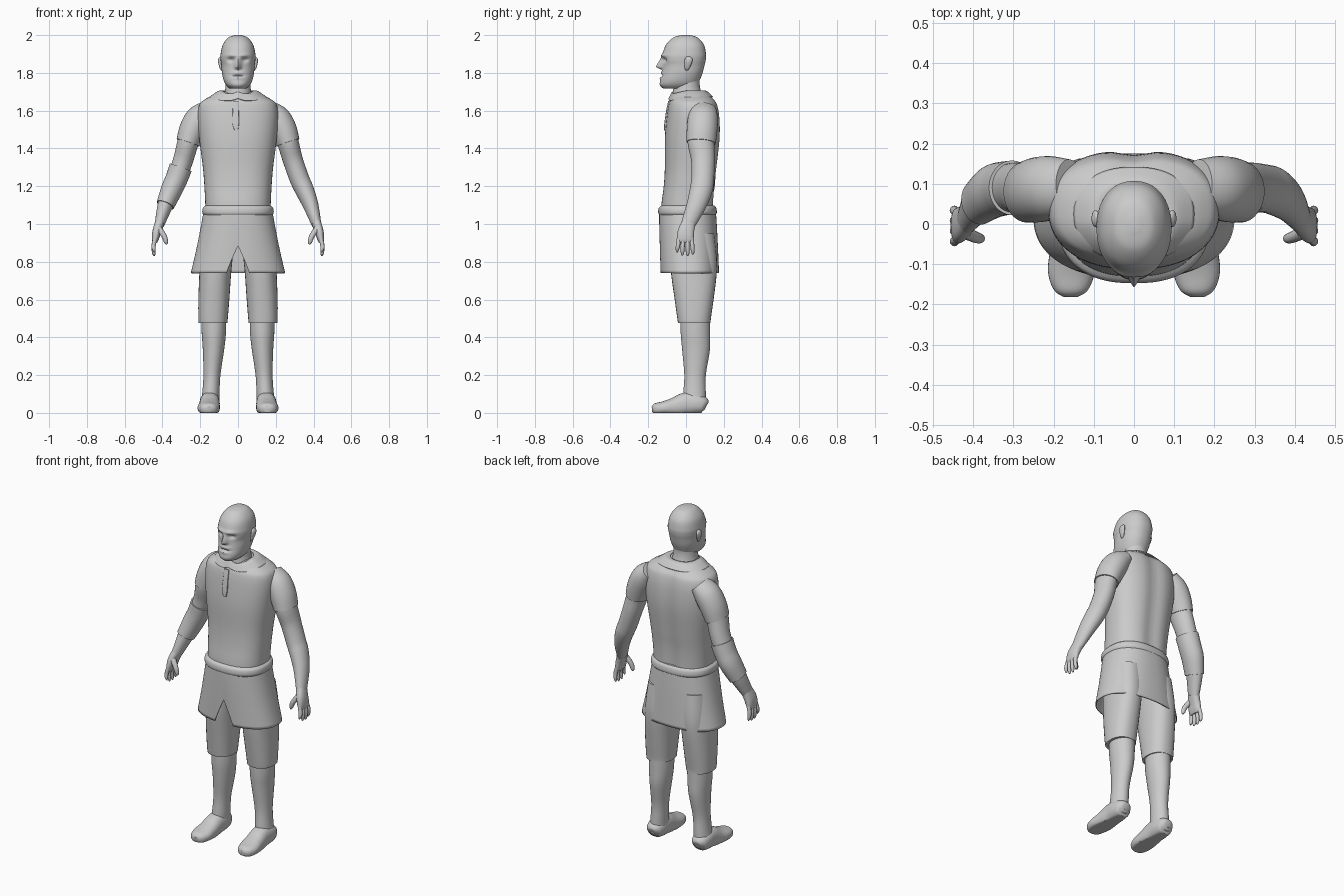
import bpy, bmesh
from math import cos, sin, pi, exp, copysign
from mathutils import Vector


def spline(rows, steps):
    """Catmull-Rom resampling of rows of numbers."""
    rows = [Vector(r) for r in rows]
    out = []
    for i in range(len(rows) - 1):
        a, b, c, d = rows[max(i - 1, 0)], rows[i], rows[i + 1], rows[min(i + 2, len(rows) - 1)]
        for k in range(steps):
            t = k / steps
            out.append(0.5 * (2 * b + (c - a) * t + (2 * a - 5 * b + 4 * c - d) * t * t
                              + (3 * b - 3 * c + d - a) * t ** 3))
    return out + [rows[-1]]


def loft(name, rows, seg=32, steps=5, n=2.0, level=False, warp=None, sx=1, caps=True, shell=0):
    """Skin superellipse rings (x, y, z, half width, half depth) along a path."""
    rows = spline(rows, steps)
    bm = bmesh.new()
    rings = []
    for i, r in enumerate(rows):
        c = Vector(r[:3])
        t = Vector(rows[min(i + 1, len(rows) - 1)][:3]) - Vector(rows[max(i - 1, 0)][:3])
        t = Vector((0, 0, -1)) if level else t.normalized()
        u = (Vector((1, 0, 0)) - t * t.x).normalized()
        v = t.cross(u)
        ring = []
        for j in range(seg):
            a = 2 * pi * j / seg
            ca = copysign(abs(cos(a)) ** (2 / n), cos(a))
            sa = copysign(abs(sin(a)) ** (2 / n), sin(a))
            p = c + u * r[3] * ca + v * r[4] * sa
            if warp:
                p = Vector(warp(*p))
            ring.append(bm.verts.new((p.x * sx, p.y, p.z)))
        rings.append(ring)
    for p, q in zip(rings, rings[1:]):
        for j in range(seg):
            k = (j + 1) % seg
            bm.faces.new((p[j], p[k], q[k], q[j]))
    if caps:
        bm.faces.new(rings[0])
        bm.faces.new(rings[-1])
    bmesh.ops.recalc_face_normals(bm, faces=bm.faces)
    me = bpy.data.meshes.new(name)
    bm.to_mesh(me)
    bm.free()
    ob = bpy.data.objects.new(name, me)
    bpy.context.collection.objects.link(ob)
    if shell:
        ob.modifiers.new("shell", 'SOLIDIFY').thickness = shell
    return ob


def body(name, rows, **kw):
    """Level loft from rows of (z, half width, front y, back y)."""
    return loft(name, [(0, (f + b) / 2, z, w, (b - f) / 2) for z, w, f, b in rows], level=True, **kw)


def g(d, s):
    return exp(-(d / s) ** 2)


# head with sculpted face
def face(x, y, z):
    if y < -0.03:
        slope = 0.035 if z > 1.832 else 0.011
        y -= 0.036 * g(x, 0.014) * g(z - 1.832, slope)
        y += 0.016 * g(abs(x) - 0.036, 0.019) * g(z - 1.868, 0.013)
        y -= 0.008 * g(abs(x) - 0.03, 0.03) * g(z - 1.893, 0.010)
        y += 0.010 * g(x, 0.028) * g(z - 1.785, 0.005)
        y -= 0.006 * g(x, 0.03) * g(z - 1.800, 0.009)
        y -= 0.005 * g(x, 0.025) * g(z - 1.772, 0.007)
    return x, y, z


body("head", [(2.0, .015, -.02, .02), (1.988, .05, -.065, .06), (1.95, .08, -.105, .094),
              (1.90, .092, -.124, .106), (1.87, .092, -.127, .105), (1.84, .088, -.122, .098),
              (1.80, .085, -.127, .088), (1.76, .076, -.137, .072), (1.735, .063, -.138, .06),
              (1.718, .045, -.122, .04)], seg=72, steps=8, n=2.2, warp=face)
body("neck", [(1.80, .062, -.05, .08), (1.75, .064, -.06, .072), (1.70, .07, -.07, .08),
              (1.66, .085, -.07, .10), (1.62, .09, -.07, .11)])


# shirt with a spine groove, collar, placket and rolled hem
def spine(x, y, z):
    if y > 0.08:
        y -= 0.013 * g(x, 0.045)
    return x, y, z


body("shirt_torso", [(1.70, .085, -.045, .10), (1.685, .125, -.06, .125), (1.66, .175, -.08, .152),
                     (1.63, .205, -.092, .17), (1.56, .213, -.103, .182), (1.45, .205, -.112, .183),
                     (1.3, .186, -.112, .167), (1.2, .178, -.118, .155), (1.1, .173, -.13, .15),
                     (1.0, .17, -.13, .15)], seg=64, n=2.4, warp=spine)


def collar_dip(x, y, z):
    return x, y, z - 0.02 * max(0, min(1, -y / 0.08)) + 0.012 * g(x, 0.02) * (y < 0)


body("collar", [(1.705, .078, -.07, .085), (1.704, .105, -.076, .11), (1.674, .15, -.092, .142)],
     seg=64, n=2.3, caps=False, shell=0.006, warp=collar_dip)
loft("placket", [(-.012, -.088, 1.65, .015, .006), (-.012, -.099, 1.6, .016, .006),
                 (-.012, -.109, 1.53, .017, .006), (-.008, -.112, 1.495, .008, .004)], n=4)
body("shirt_hem", [(1.098, .172, -.13, .15), (1.085, .186, -.144, .16), (1.06, .189, -.147, .163),
                   (1.045, .18, -.14, .155)], seg=64, n=2.4)


# skirt with a front notch
def notch(x, y, z):
    if y < 0 and abs(x) < 0.06:
        low = 0.74 + 0.145 * (1 - abs(x) / 0.06) ** 0.9
        z = 1.07 - (1.07 - z) * (1.07 - low) / 0.33
    return x, y, z


body("skirt", [(1.07, .182, -.142, .158), (.98, .198, -.142, .164), (.86, .222, -.14, .17),
               (.74, .25, -.137, .175)], seg=160, n=2.3, caps=False, shell=0.006, warp=notch)

# limbs, built once per side
ARM = [(.16, .095, 1.61, .042, .06), (.205, .09, 1.562, .064, .073), (.24, .085, 1.50, .065, .075),
       (.265, .08, 1.43, .057, .071), (.29, .09, 1.34, .053, .063), (.325, .088, 1.24, .052, .06),
       (.352, .08, 1.18, .05, .06), (.385, .055, 1.10, .041, .052), (.415, .012, 1.0, .026, .038)]


def grow(rows, d):
    return [(x, y, z, a + d, b + d) for x, y, z, a, b in rows]


def sole(x, y, z):
    return x, y, max(z, 0)


for side, s in (("left", 1), ("right", -1)):
    loft(side + "_arm", ARM, sx=s)
    loft(side + "_sleeve", grow(ARM[:4], .006), sx=s)
    # hand
    loft(side + "_palm", [(.413, .015, 1.01, .025, .036), (.430, 0, .96, .023, .043),
                          (.438, -.004, .92, .018, .044), (.440, -.005, .90, .011, .038)],
         n=2.4, sx=s)
    for i in range(4):
        y, tip = .029 - .022 * i, (.838, .83, .833, .85)[i]
        loft(f"{side}_finger_{i + 1}", [(.437, y, .93, .011, .011), (.447, y * 1.15, .885, .011, .011),
             (.445, y * 1.25, tip + .015, .009, .009), (.442, y * 1.25, tip, .003, .003)],
             seg=12, sx=s)
    loft(side + "_thumb", [(.418, -.022, .975, .016, .016), (.391, -.034, .935, .014, .014),
                           (.381, -.036, .905, .011, .011), (.379, -.036, .892, .004, .004)],
         seg=12, sx=s)
    # trouser leg
    loft(side + "_trouser_leg", [(.105, .03, .95, .085, .12), (.115, .04, .82, .086, .123),
         (.121, .042, .73, .084, .12), (.128, .043, .6, .082, .103), (.132, .043, .5, .078, .089),
         (.132, .044, .475, .076, .086)], n=2.3, level=True, sx=s)
    # boot shaft and foot
    loft(side + "_boot_shaft", [(.128, .049, .52, .066, .079), (.128, .05, .42, .064, .078),
         (.13, .053, .33, .056, .073), (.138, .048, .2, .045, .057), (.144, .045, .1, .046, .06),
         (.15, .045, .03, .05, .062)], level=True, sx=s)
    loft(side + "_foot", [(.15, .108, .035, .025, .025), (.15, .092, .042, .045, .044),
         (.15, .05, .048, .053, .055), (.15, 0, .048, .053, .06), (.152, -.06, .032, .056, .05),
         (.156, -.12, .025, .058, .036), (.157, -.163, .02, .043, .030), (.157, -.18, .018, .02, .015)],
         n=2.3, warp=sole, sx=s)
    # ear
    loft(side + "_ear", [(.089, .012, 1.888, .004, .006), (.095, .014, 1.876, .009, .019),
                         (.095, .012, 1.855, .010, .02), (.089, .006, 1.825, .008, .013),
                         (.085, .002, 1.812, .003, .005)], seg=20, level=True, sx=s)

# forearm wrap on one side only
loft("elbow_wrap", grow([(.303, .09, 1.30, .054, .061)] + ARM[5:8], .007), sx=-1)

bpy.ops.object.select_all(action='SELECT')
bpy.context.view_layer.objects.active = bpy.data.objects["head"]
bpy.ops.object.shade_smooth_by_angle(angle=0.7)
